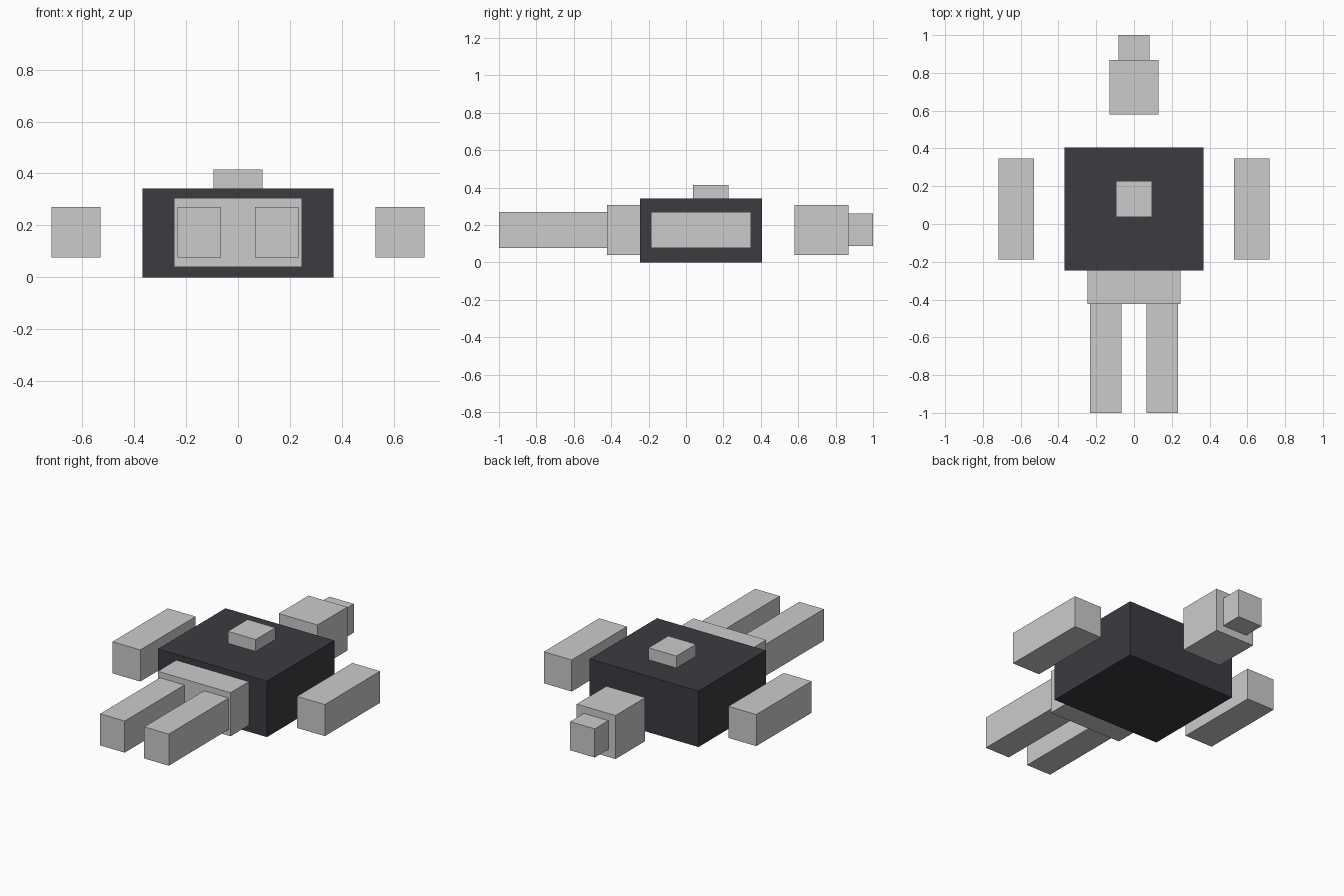
import bpy

if "Cube" in bpy.data.objects:
    bpy.data.objects.remove(bpy.data.objects["Cube"])


def box(name, x, y, z, material=None):
    """Flat-faced box given by its (min, max) range on each axis."""
    bpy.ops.mesh.primitive_cube_add(size=1, location=[(a + b) / 2 for a, b in (x, y, z)])
    obj = bpy.context.object
    obj.name = name
    obj.scale = [b - a for a, b in (x, y, z)]
    bpy.ops.object.transform_apply(location=False, rotation=False, scale=True)
    if material:
        obj.data.materials.append(material)
    return obj


dark = bpy.data.materials.new("dark_grey")
dark.diffuse_color = (0.045, 0.043, 0.052, 1)
dark.use_nodes = True
dark.node_tree.nodes["Principled BSDF"].inputs["Base Color"].default_value = dark.diffuse_color

# Body core with chest block on top
box("torso", (-0.368, 0.368), (-0.246, 0.405), (0, 0.342), dark)
box("chest_block", (-0.094, 0.094), (0.037, 0.227), (0.342, 0.415))
box("pelvis", (-0.246, 0.246), (-0.423, -0.246), (0.04, 0.306))

# Floating head and its cap
box("head", (-0.131, 0.131), (0.581, 0.868), (0.04, 0.306))
box("head_cap", (-0.083, 0.083), (0.868, 1.0), (0.087, 0.262))

# Paired limbs
for side, s in (("left", -1), ("right", 1)):
    box(side + "_arm", sorted((s * 0.53, s * 0.718)), (-0.187, 0.347), (0.077, 0.27))
    box(side + "_leg", sorted((s * 0.066, s * 0.232)), (-1.0, -0.423), (0.077, 0.27))
